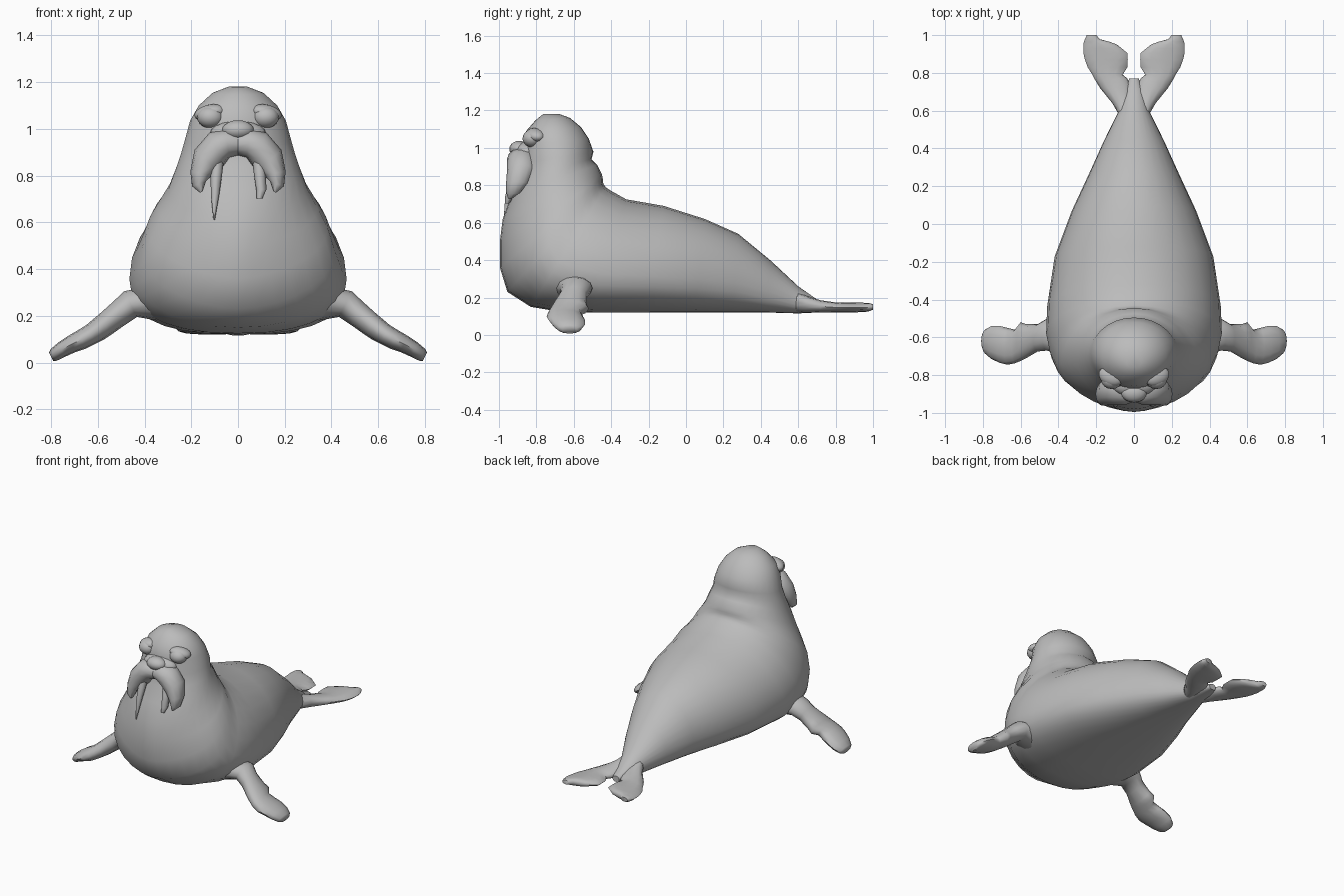
import bpy, bmesh, math
from mathutils import Vector

hide = bpy.data.materials.new("grey hide")
hide.diffuse_color = (0.5, 0.5, 0.5, 1)


def finish(obj, angle=60):
    obj.data.materials.append(hide)
    bpy.ops.object.select_all(action='DESELECT')
    obj.select_set(True)
    bpy.context.view_layer.objects.active = obj
    bpy.ops.object.shade_smooth_by_angle(angle=math.radians(angle))
    return obj


def loft(name, rings):
    """Skin a list of equally sized point rings and cap both ends."""
    bm = bmesh.new()
    rows = [[bm.verts.new(p) for p in ring] for ring in rings]
    n = len(rows[0])
    for a, b in zip(rows, rows[1:]):
        for i in range(n):
            j = (i + 1) % n
            bm.faces.new((a[i], a[j], b[j], b[i]))
    bm.faces.new(rows[0])
    bm.faces.new(rows[-1])
    bmesh.ops.recalc_face_normals(bm, faces=bm.faces)
    mesh = bpy.data.meshes.new(name)
    bm.to_mesh(mesh)
    bm.free()
    obj = bpy.data.objects.new(name, mesh)
    bpy.context.collection.objects.link(obj)
    return finish(obj)


def oval(c, u, v, n=12):
    c, u, v = Vector(c), Vector(u), Vector(v)
    return [c + u * math.cos(2 * math.pi * i / n) + v * math.sin(2 * math.pi * i / n)
            for i in range(n)]


def egg(back, belly, w, c, e=0.8, n=28):
    """Ring between a back and a belly point, widest at fraction c; e sets belly fullness."""
    top, low = Vector((0, *back)), Vector((0, *belly))
    axis = top - low
    pts = []
    for i in range(n):
        t = 2 * math.pi * i / n
        s, k = math.sin(t), math.cos(t)
        if s >= 0:
            x, h = k, c + (1 - c) * s
        else:
            x, h = math.copysign(abs(k) ** e, k), c - c * abs(s) ** min(e, 1)
        p = low + axis * h
        pts.append((w * x, p.y, p.z))
    return pts


def ball(name, loc, scale, rot=(0, 0, 0)):
    bpy.ops.mesh.primitive_uv_sphere_add(segments=16, ring_count=10, radius=1,
                                         location=loc, rotation=rot)
    obj = bpy.context.object
    obj.name = name
    obj.scale = scale
    return finish(obj)


# Body, neck rolls and head as one bent loft:
# back (y, z), belly (y, z), half width, widest point, belly fullness
body = [
    ((0.77, 0.165), (0.77, 0.125), 0.025, 0.5),
    ((0.70, 0.19), (0.70, 0.12), 0.055, 0.5),
    ((0.60, 0.26), (0.60, 0.115), 0.08, 0.45),
    ((0.45, 0.40), (0.43, 0.12), 0.16, 0.4),
    ((0.28, 0.54), (0.25, 0.12), 0.24, 0.38),
    ((0.10, 0.62), (0.05, 0.12), 0.33, 0.36),
    ((-0.12, 0.69), (-0.20, 0.12), 0.42, 0.34),
    ((-0.32, 0.725), (-0.50, 0.12), 0.46, 0.34),
    ((-0.40, 0.77), (-0.68, 0.125), 0.465, 0.36, 0.85),
    ((-0.43, 0.79), (-0.83, 0.15), 0.445, 0.38, 0.95),
    ((-0.44, 0.805), (-0.955, 0.23), 0.415, 0.43, 1.15),
    ((-0.445, 0.82), (-0.995, 0.36), 0.385, 0.46, 1.25),
    ((-0.445, 0.835), (-0.995, 0.50), 0.34, 0.48, 1.25),
    ((-0.45, 0.86), (-0.98, 0.62), 0.298, 0.5, 1.15),
    ((-0.475, 0.91), (-0.935, 0.74), 0.267, 0.5, 1),
    ((-0.505, 0.94), (-0.89, 0.84), 0.245, 0.5, 1),
    ((-0.495, 0.98), (-0.87, 0.92), 0.228, 0.5, 1),
    ((-0.52, 1.05), (-0.87, 1.02), 0.205, 0.5, 1),
    ((-0.56, 1.11), (-0.855, 1.09), 0.168, 0.5, 1),
    ((-0.62, 1.16), (-0.805, 1.147), 0.11, 0.5, 1),
    ((-0.68, 1.182), (-0.765, 1.18), 0.04, 0.5, 1),
]
loft("body", [egg(*r) for r in body])

# Front flipper stations: x, leading y, trailing y, centre z, half thickness
front_flipper = [
    (0.38, -0.70, -0.50, 0.25, 0.07), (0.46, -0.67, -0.50, 0.25, 0.055),
    (0.51, -0.675, -0.53, 0.21, 0.05), (0.57, -0.71, -0.53, 0.162, 0.046),
    (0.60, -0.725, -0.52, 0.14, 0.044), (0.63, -0.737, -0.56, 0.12, 0.04),
    (0.67, -0.745, -0.55, 0.098, 0.038), (0.71, -0.735, -0.54, 0.08, 0.034),
    (0.755, -0.715, -0.54, 0.055, 0.03), (0.79, -0.685, -0.56, 0.032, 0.025),
    (0.80, -0.66, -0.58, 0.025, 0.018),
]
# Hind flipper stations: y, inner x, outer x, low z, high z
hind_flipper = [
    (0.57, 0.0, 0.075, 0.125, 0.24), (0.64, 0.0, 0.115, 0.12, 0.21),
    (0.72, 0.01, 0.18, 0.12, 0.185), (0.77, 0.035, 0.21, 0.12, 0.178),
    (0.79, 0.06, 0.22, 0.12, 0.175), (0.83, 0.035, 0.245, 0.12, 0.172),
    (0.87, 0.033, 0.26, 0.12, 0.172), (0.905, 0.035, 0.268, 0.12, 0.172),
    (0.93, 0.065, 0.268, 0.122, 0.172), (0.95, 0.09, 0.268, 0.122, 0.172),
    (0.965, 0.13, 0.265, 0.124, 0.17), (0.978, 0.18, 0.26, 0.126, 0.17),
    (1.0, 0.20, 0.25, 0.135, 0.165),
]
# Whisker pad stations: centre, outward half width (x, z), half depth
pad = [
    ((-0.01, -0.885, 0.935), (0.0, 0.045), 0.05), ((0.045, -0.885, 0.938), (0.008, 0.06), 0.072),
    ((0.092, -0.875, 0.912), (0.03, 0.072), 0.083), ((0.134, -0.88, 0.865), (0.052, 0.045), 0.078),
    ((0.158, -0.90, 0.81), (0.046, 0.008), 0.062), ((0.167, -0.922, 0.765), (0.03, -0.01), 0.04),
    ((0.157, -0.94, 0.73), (0.006, -0.003), 0.012),
]

for side, s in (("left", 1), ("right", -1)):
    loft(side + "_front_flipper",
         [oval((s * x, (a + b) / 2, z), (0, (b - a) / 2, 0), (s * t * 0.5, 0, t))
          for x, a, b, z, t in front_flipper])
    loft(side + "_hind_flipper",
         [oval((s * (a + b) / 2, y, (lo + hi) / 2), (s * (b - a) / 2, 0, 0), (0, 0, (hi - lo) / 2))
          for y, a, b, lo, hi in hind_flipper])
    loft(side + "_whisker_pad",
         [oval((s * c[0], c[1], c[2]), (s * w[0], 0, w[1]), (0, d, 0)) for c, w, d in pad])
    # Eye under a heavy slanted lid
    ball(side + "_eye", (s * 0.118, -0.822, 1.05), (0.057, 0.052, 0.047))
    ball(side + "_eyelid", (s * 0.12, -0.805, 1.068), (0.07, 0.052, 0.036), (0, s * 0.2, s * 0.35))

# Nose and muzzle bridge
ball("nose", (0, -0.893, 0.995), (0.068, 0.052, 0.042))
ball("muzzle_bridge", (0, -0.85, 0.98), (0.12, 0.065, 0.055))

# Long tusk and broken tusk
loft("long_tusk", [oval(c, (r, 0, 0), (0, r, 0), 8) for c, r in (
    ((-0.085, -0.89, 0.92), 0.03), ((-0.092, -0.92, 0.82), 0.026),
    ((-0.098, -0.95, 0.72), 0.018), ((-0.102, -0.972, 0.61), 0.003))])
loft("broken_tusk", [oval(c, (r, 0, 0), (0, r, 0), 8) for c, r in (
    ((0.085, -0.89, 0.92), 0.03), ((0.092, -0.92, 0.82), 0.026),
    ((0.10, -0.945, 0.74), 0.022), ((0.092, -0.955, 0.703), 0.012))])
